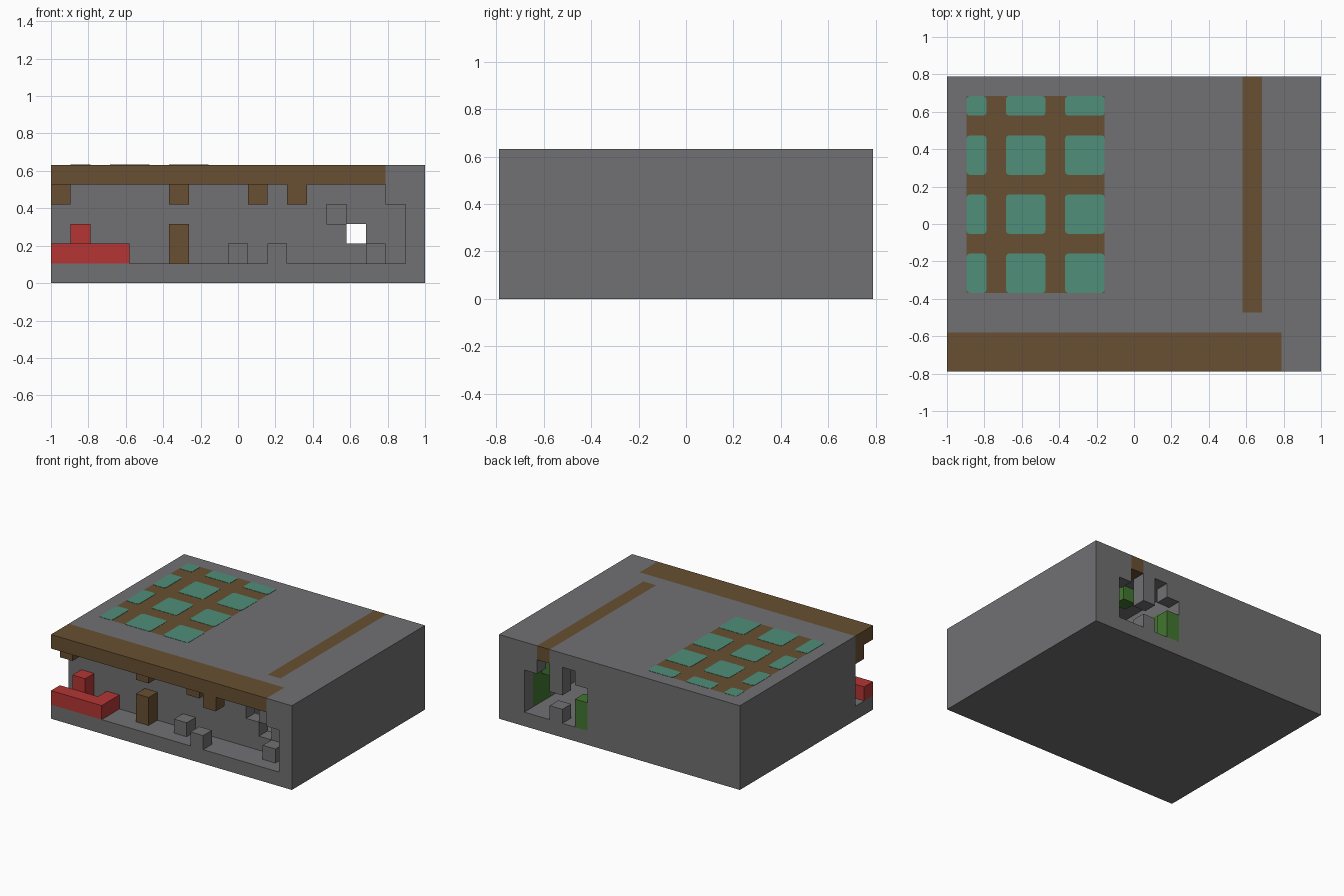
import bpy
import bmesh
from mathutils import Vector

cube = bpy.data.objects.get("Cube")
if cube:
    bpy.data.objects.remove(cube, do_unlink=True)

NX, NY, NZ = 19, 15, 6
U = 2 / NX


def material(name, rgb):
    mat = bpy.data.materials.new(name)
    mat.use_nodes = True
    color = (*rgb, 1)
    mat.diffuse_color = color
    bsdf = next(n for n in mat.node_tree.nodes if n.type == "BSDF_PRINCIPLED")
    bsdf.inputs["Base Color"].default_value = color
    bsdf.inputs["Roughness"].default_value = 0.9
    return mat


stone = material("stone grey", (0.165, 0.16, 0.168))
wood = material("wood brown", (0.138, 0.08, 0.032))
red = material("counter red", (0.46, 0.036, 0.036))
glass = material("glass teal", (0.08, 0.275, 0.19))
leaf = material("leaf green", (0.054, 0.18, 0.03))

grid = {}
part_material = {}


def fill(part, mat, x, y, z):
    """Fill a block of cells; each range is (first, last), or one number."""
    spans = [(v, v) if isinstance(v, int) else v for v in (x, y, z)]
    if mat:
        part_material[part] = mat
    for i in range(spans[0][0], spans[0][1] + 1):
        for j in range(spans[1][0], spans[1][1] + 1):
            for k in range(spans[2][0], spans[2][1] + 1):
                if mat:
                    grid[i, j, k] = part
                else:
                    grid.pop((i, j, k), None)


def carve(x, y, z):
    fill(None, None, x, y, z)


# Stone block with the open front gallery
fill("stone_body", stone, (0, 18), (0, 14), (0, 5))
carve((0, 16), (0, 1), (1, 4))
carve(17, (0, 1), (1, 3))

# Inner room, its two small front openings and the ragged rear doorway
carve((12, 16), (3, 13), (1, 4))
carve(14, 2, 3)
carve(15, 2, 2)
for column, top in ((12, 3), (13, 4), (14, 2), (15, 4), (16, 3)):
    carve(column, 14, (1, top))

# Loose stones
for x, y in ((9, 1), (11, 0), (16, 1), (14, 14)):
    fill("loose_stones", stone, x, y, 1)

# Roof timbers, hanging beam ends and standing post
fill("front_beam", wood, (0, 16), (0, 1), 5)
for x, y in ((0, 1), (6, 1), (10, 1), (12, 0)):
    fill("beam_ends", wood, x, y, 4)
fill("wood_post", wood, 6, 1, (1, 2))
fill("roof_strip", wood, 15, (3, 14), 5)
fill("window_frame", wood, (1, 7), (4, 13), 5)

# Red counter with a raised block behind it
fill("counter", red, (0, 3), 0, 1)
fill("counter", red, 3, 1, 1)
fill("counter_block", red, 1, 1, (1, 2))

# Foliage in the inner room
fill("foliage", leaf, 12, 14, (1, 2))
fill("foliage", leaf, 17, (12, 13), (1, 3))
fill("foliage", leaf, 16, 12, 3)
fill("foliage", leaf, 14, 12, 4)
fill("foliage", leaf, 11, (10, 12), (1, 3))


def add_object(name, bm, mat):
    mesh = bpy.data.meshes.new(name)
    bm.to_mesh(mesh)
    bm.free()
    mesh.materials.append(mat)
    obj = bpy.data.objects.new(name, mesh)
    bpy.context.scene.collection.objects.link(obj)
    return obj


def to_world(v):
    return Vector(((v[0] - NX / 2) * U, (v[1] - NY / 2) * U, v[2] * U))


def build_part(part):
    """Build only the exposed cell faces, merged into larger flat faces."""
    bm = bmesh.new()
    for cell, owner in grid.items():
        if owner != part:
            continue
        for axis in range(3):
            for side in (0, 1):
                near = list(cell)
                near[axis] += 2 * side - 1
                if tuple(near) in grid:
                    continue
                b, c = (axis + 1) % 3, (axis + 2) % 3
                corners = []
                for s, t in ((0, 0), (1, 0), (1, 1), (0, 1)):
                    p = list(cell)
                    p[axis] += side
                    p[b] += s
                    p[c] += t
                    corners.append(bm.verts.new(to_world(p)))
                bm.faces.new(corners if side else corners[::-1])
    bmesh.ops.remove_doubles(bm, verts=bm.verts, dist=0.001)
    bmesh.ops.dissolve_limit(bm, angle_limit=0.01, verts=bm.verts, edges=bm.edges)
    bmesh.ops.triangulate(bm, faces=bm.faces)
    add_object(part, bm, part_material[part])


for part in part_material:
    build_part(part)


# Roof window panes: thin plates with softened corners
def pane(name, x0, x1, y0, y1):
    bm = bmesh.new()
    bmesh.ops.create_cube(bm, size=1)
    lo = to_world((x0, y0, NZ))
    hi = to_world((x1, y1, NZ))
    for v in bm.verts:
        v.co = Vector((hi.x if v.co.x > 0 else lo.x,
                       hi.y if v.co.y > 0 else lo.y,
                       lo.z + (0.002 if v.co.z > 0 else -0.002)))
    upright = [e for e in bm.edges
               if abs(e.verts[0].co.z - e.verts[1].co.z) > 0.001]
    bmesh.ops.bevel(bm, geom=upright, offset=0.016, segments=2,
                    profile=0.5, affect="EDGES")
    add_object(name, bm, glass)


for col, (x0, x1) in enumerate(((1, 2), (3, 5), (6, 8))):
    for row, (y0, y1) in enumerate(((4, 6), (7, 9), (10, 12), (13, 14))):
        pane(f"window_pane_{col}_{row}", x0, x1, y0, y1)
